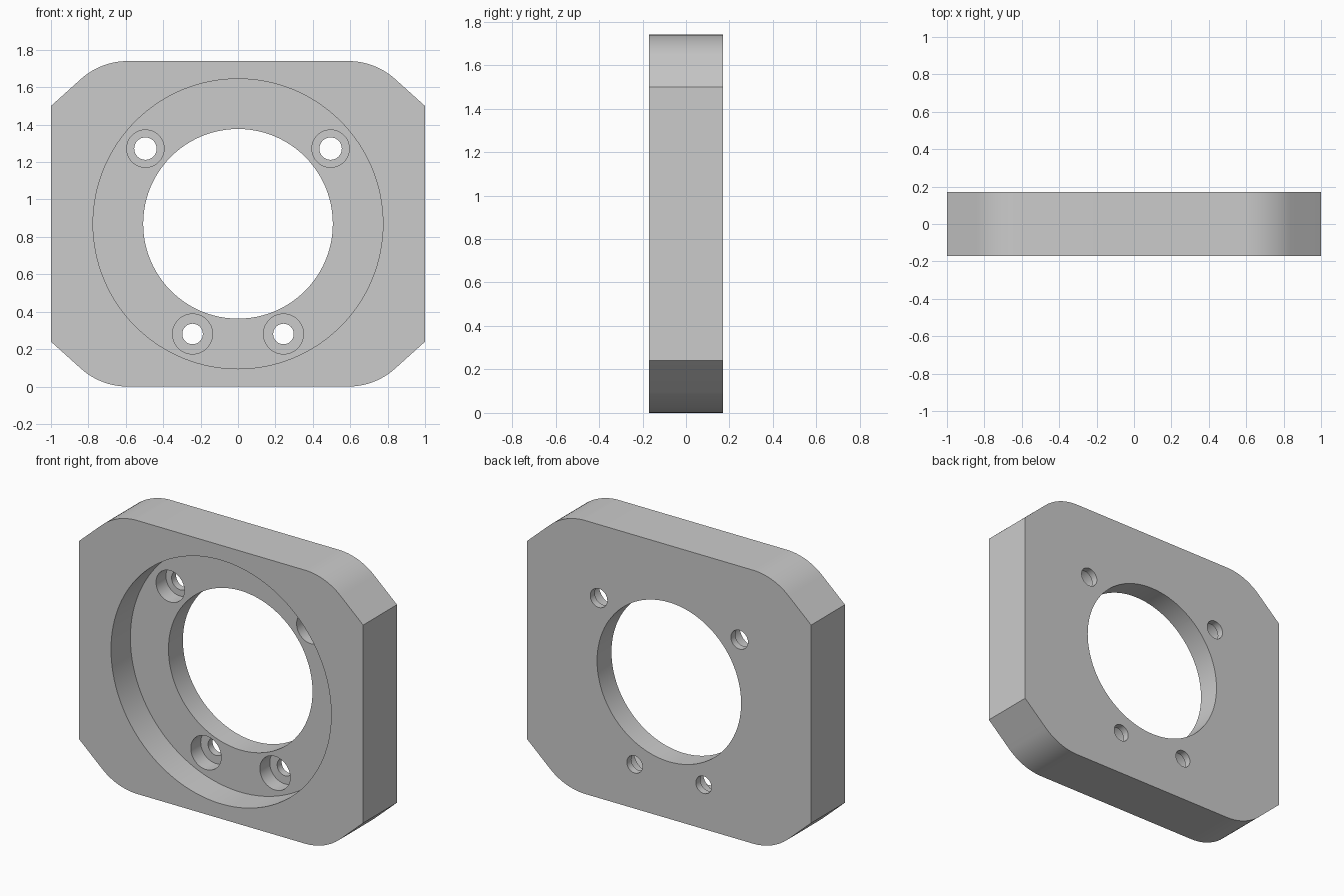
import bpy
import bmesh
from math import radians, sin, cos, tan, pi
from mathutils import Matrix

cube = bpy.data.objects.get("Cube")
if cube:
    bpy.data.objects.remove(cube, do_unlink=True)

HALF_W, HALF_H, HALF_T = 1.0, 0.87, 0.17
FLOOR_Y = 0.025      # recess floor
SEAT_Y = 0.125       # counterbore floor
FRONT, BACK = -0.3, 0.3

metal = bpy.data.materials.new("grey metal")
metal.use_nodes = True
grey = (0.6, 0.6, 0.6, 1)
metal.diffuse_color = grey
metal.node_tree.nodes["Principled BSDF"].inputs["Base Color"].default_value = grey


def add_object(name, bm):
    bmesh.ops.recalc_face_normals(bm, faces=bm.faces)
    mesh = bpy.data.meshes.new(name)
    bm.to_mesh(mesh)
    bm.free()
    mesh.materials.append(metal)
    obj = bpy.data.objects.new(name, mesh)
    bpy.context.collection.objects.link(obj)
    return obj


def corner_profile(steps=12):
    """Upper right corner: straight chamfer blending into the top with an arc."""
    slope, side = radians(42), 0.63
    tip = HALF_W - (HALF_H - side) / tan(slope)
    start = 0.59
    radius = (tip - start) / tan(slope / 2)
    pts = [(HALF_W, side)]
    for i in range(steps, -1, -1):
        a = slope * i / steps
        pts.append((start + radius * sin(a), HALF_H - radius * (1 - cos(a))))
    return pts


# Plate body: mirror the corner profile around all four corners, then extrude
corner = corner_profile()
top = corner + [(-x, z) for x, z in reversed(corner)]
outline = top + [(-x, -z) for x, z in top]
bm = bmesh.new()
face = bm.faces.new([bm.verts.new((x, -HALF_T, z + HALF_H)) for x, z in outline])
extruded = bmesh.ops.extrude_face_region(bm, geom=[face])["geom"]
bmesh.ops.translate(bm, vec=(0, 2 * HALF_T, 0),
                    verts=[v for v in extruded if isinstance(v, bmesh.types.BMVert)])
plate = add_object("mounting_plate", bm)


def drill(x, z, radius, y0, y1, sides):
    """Cut a round hole along y between two depths."""
    bm = bmesh.new()
    matrix = Matrix.Translation((x, (y0 + y1) / 2, z)) @ Matrix.Rotation(pi / 2, 4, "X")
    bmesh.ops.create_cone(bm, cap_ends=True, segments=sides, radius1=radius,
                          radius2=radius, depth=y1 - y0, matrix=matrix)
    cutter = add_object("hole_cutter", bm)
    cutter.hide_render = True
    mod = plate.modifiers.new("hole", "BOOLEAN")
    mod.operation = "DIFFERENCE"
    mod.solver = "EXACT"
    mod.object = cutter
    bpy.context.view_layer.objects.active = plate
    bpy.ops.object.modifier_apply(modifier=mod.name)
    bpy.data.objects.remove(cutter, do_unlink=True)


# Front recess and central bore
drill(0, HALF_H, 0.775, FRONT, FLOOR_Y, 128)
drill(0, HALF_H, 0.507, FRONT, BACK, 96)

# Counterbored screw holes, two above and two below
for x, z, hole, seat in ((0.495, 1.272, 0.06, 0.1), (0.243, 0.281, 0.055, 0.107)):
    for side in (-1, 1):
        drill(side * x, z, seat, FRONT, SEAT_Y, 48)
        drill(side * x, z, hole, FRONT, BACK, 32)

# Smooth round walls, crisp edges
bpy.ops.object.select_all(action="DESELECT")
plate.select_set(True)
bpy.context.view_layer.objects.active = plate
bpy.ops.object.shade_smooth_by_angle(angle=radians(30))
